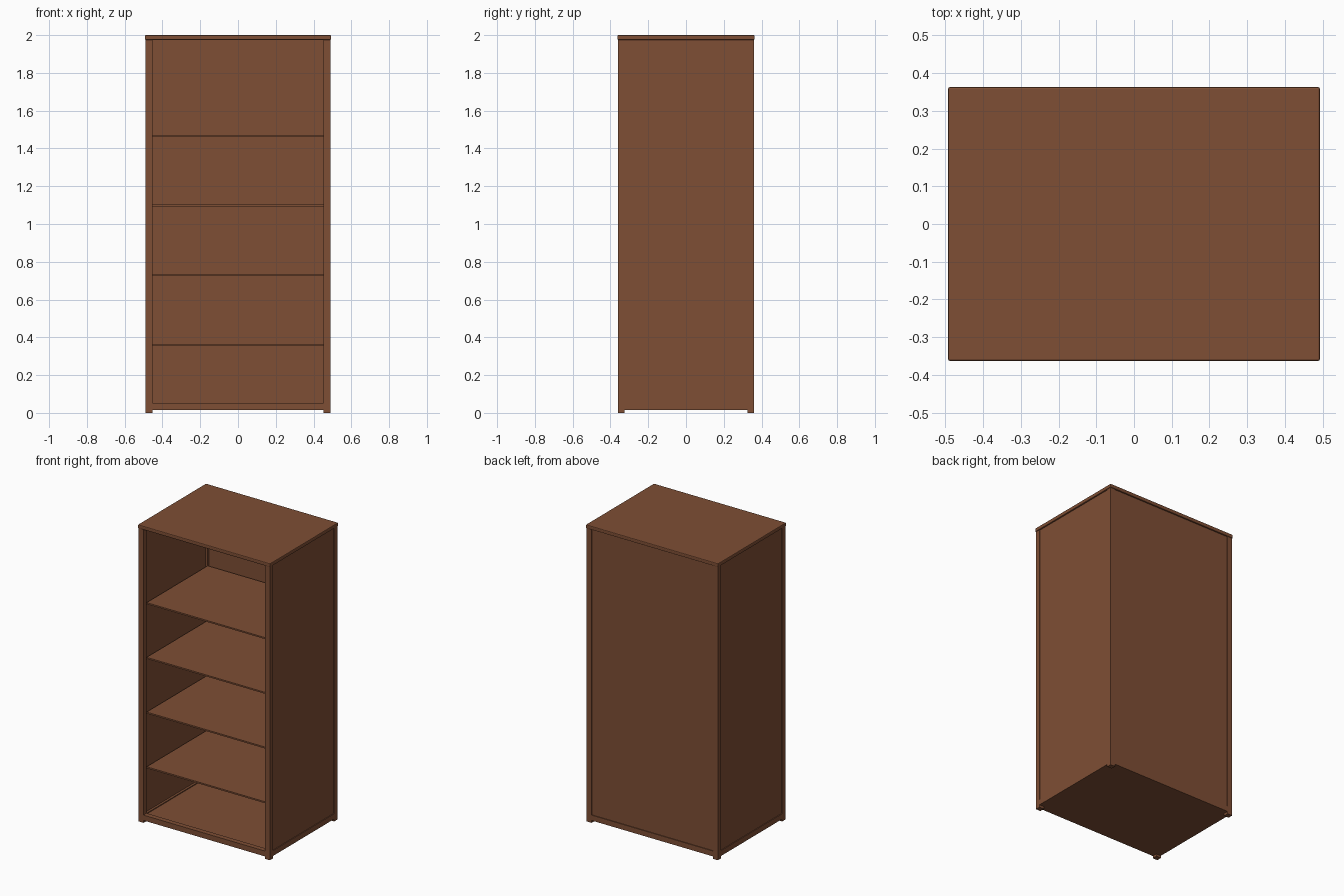
import bpy, bmesh

if "Cube" in bpy.data.objects:
    bpy.data.objects.remove(bpy.data.objects["Cube"])

wood = bpy.data.materials.new("brown wood")
wood.diffuse_color = (0.21, 0.077, 0.035, 1)
wood.use_nodes = True
wood.node_tree.nodes["Principled BSDF"].inputs["Base Color"].default_value = wood.diffuse_color


def box(name, x, y, z, bevel=0.0):
    """Box from (min, max) ranges on each axis, with optional rounded edges."""
    bm = bmesh.new()
    bmesh.ops.create_cube(bm, size=1)
    for v in bm.verts:
        v.co = [r[0] if c < 0 else r[1] for c, r in zip(v.co, (x, y, z))]
    me = bpy.data.meshes.new(name)
    bm.to_mesh(me)
    bm.free()
    me.materials.append(wood)
    ob = bpy.data.objects.new(name, me)
    bpy.context.collection.objects.link(ob)
    if bevel:
        mod = ob.modifiers.new("Rounded edges", "BEVEL")
        mod.width = bevel
        mod.segments = 2
    return ob


def span(s, a, b):
    return tuple(sorted((s * a, s * b)))


XO, XI = 0.489, 0.453      # outer and inner faces of the posts
YO, YI = 0.359, 0.325
RB, RT = 0.016, 0.052      # bottom rail heights
TOP = 1.975                # underside of the top board
RECESS, THICK = 0.005, 0.016

# Top board
box("top_board", (-0.493, 0.493), (-0.363, 0.363), (TOP, 2.0), 0.005)

# Corner posts, running down to short feet
for sx, lr in ((-1, "left"), (1, "right")):
    for sy, fb in ((-1, "front"), (1, "back")):
        box(f"{fb}_{lr}_post", span(sx, XI, XO), span(sy, YI, YO), (0, TOP))

# Bottom rails
for sy, fb in ((-1, "front"), (1, "back")):
    box(f"{fb}_rail", (-XI, XI), span(sy, YI, YO), (RB, RT))
for sx, lr in ((-1, "left"), (1, "right")):
    box(f"{lr}_rail", span(sx, XI, XO), (-YI, YI), (RB, RT))
    # Side panels, slightly recessed between the posts
    box(f"{lr}_panel", span(sx, XO - RECESS - THICK, XO - RECESS), (-YI, YI), (RT, TOP))

# Back panel
box("back_panel", (-XI, XI), (YO - RECESS - THICK, YO - RECESS), (RT, TOP))

# Cabinet floor, sunk a little below the rail tops
box("floor_panel", (-XI, XI), (-YI, YI), (RB, RT - 0.006))

# Shelves, reaching the side and back panels between the posts
for i in range(4):
    z = 0.36 + 0.3685 * i
    box(f"shelf_{i + 1}", (-XI, XI), (-YI, YI), (z - 0.005, z + 0.005))
